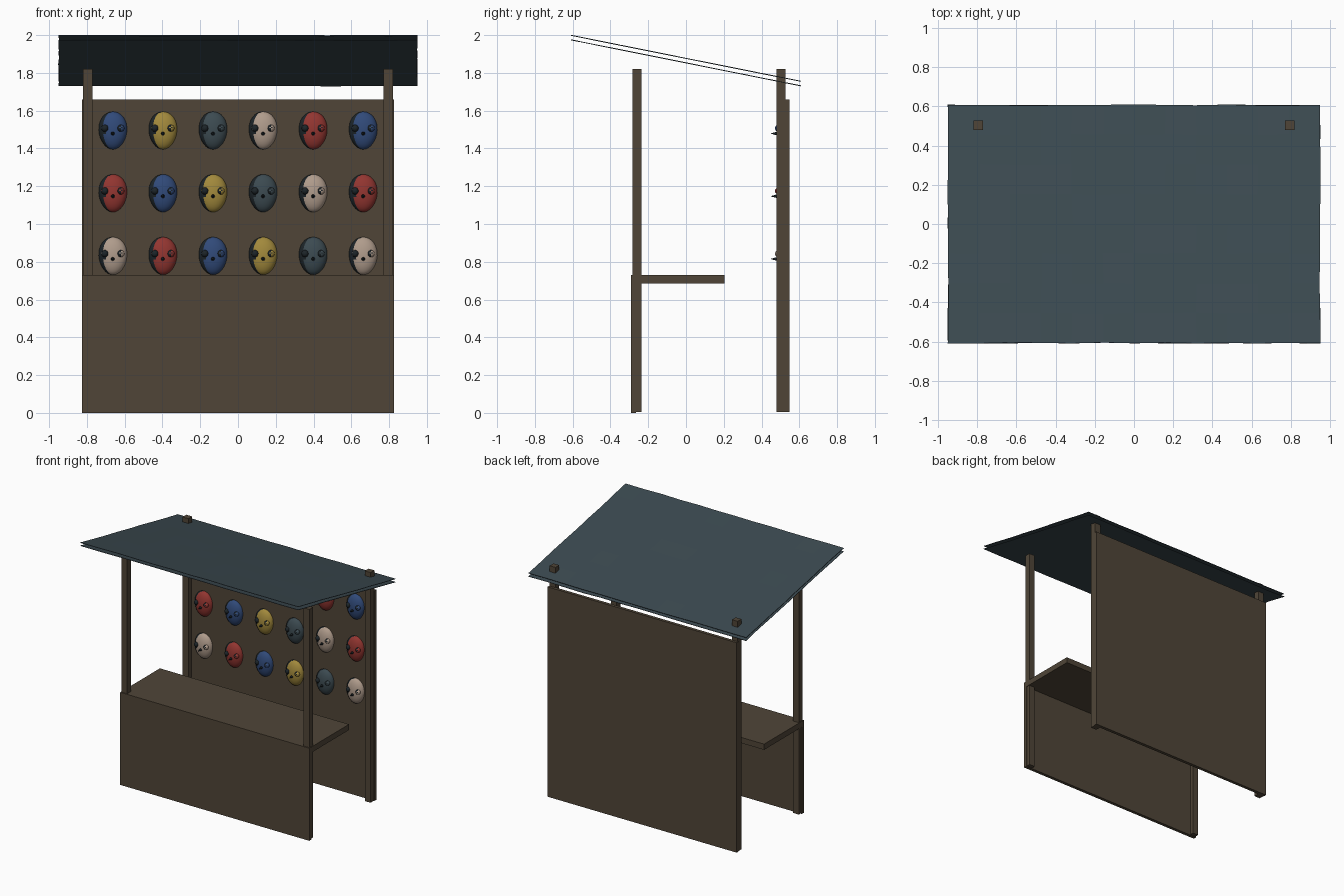
import bpy, bmesh, math, random
from mathutils import Matrix, Vector

random.seed(4)
if "Cube" in bpy.data.objects:
    bpy.data.objects.remove(bpy.data.objects["Cube"], do_unlink=True)


def material(name, r, g, b):
    m = bpy.data.materials.new(name)
    m.use_nodes = True
    m.diffuse_color = (r, g, b, 1)
    bsdf = m.node_tree.nodes["Principled BSDF"]
    bsdf.inputs["Base Color"].default_value = (r, g, b, 1)
    bsdf.inputs["Roughness"].default_value = 0.9
    return m


wood = material("brown wood", 0.08, 0.06, 0.039)
slate = material("slate blue grey", 0.045, 0.069, 0.082)
dark = material("dark hollow", 0.012, 0.018, 0.022)
blue = material("blue paint", 0.03, 0.068, 0.19)
yellow = material("yellow paint", 0.36, 0.25, 0.045)
cream = material("cream paint", 0.43, 0.33, 0.26)
red = material("red paint", 0.29, 0.036, 0.03)


def finish(name, bm, *mats):
    mesh = bpy.data.meshes.new(name)
    bm.to_mesh(mesh)
    bm.free()
    for m in mats:
        mesh.materials.append(m)
    ob = bpy.data.objects.new(name, mesh)
    bpy.context.scene.collection.objects.link(ob)
    return ob


def box(name, xs, ys, zs, mat):
    bm = bmesh.new()
    mid = Vector([(a + b) / 2 for a, b in (xs, ys, zs)])
    size = [b - a for a, b in (xs, ys, zs)]
    bmesh.ops.create_cube(bm, size=1, matrix=Matrix.Translation(mid) @ Matrix.Diagonal((*size, 1)))
    return finish(name, bm, mat)


# Wooden frame: four posts, front board, counter and back board
for side, x in (("right", -0.795), ("left", 0.795)):
    box("front_post_" + side, (x - 0.025, x + 0.025), (-0.282, -0.235), (0.005, 1.82), wood)
    box("back_post_" + side, (x - 0.025, x + 0.025), (0.48, 0.527), (0.005, 1.82), wood)
box("front_board", (-0.825, 0.825), (-0.29, -0.265), (0, 0.685), wood)
box("counter", (-0.825, 0.825), (-0.29, 0.205), (0.685, 0.73), wood)
box("back_board", (-0.825, 0.825), (0.522, 0.547), (0.005, 1.66), wood)


# Roof: two thin sloping cloth sheets with slightly uneven edges
def roof_sheet(name, z):
    bm = bmesh.new()
    bmesh.ops.create_grid(bm, x_segments=12, y_segments=8, size=1)
    for v in bm.verts:
        wobble = [random.uniform(-0.003, 0.003) for _ in range(3)]
        x, y = v.co.x * 0.949 + wobble[0], v.co.y * 0.607 + wobble[1]
        v.co = (x, y, z - 0.2 * y + wobble[2] * 0.4)
    ob = finish(name, bm, slate)
    thick = ob.modifiers.new("thickness", "SOLIDIFY")
    thick.thickness = 0.003
    thick.offset = 0


roof_sheet("roof_upper_sheet", 1.877)
roof_sheet("roof_lower_sheet", 1.853)


# Mask: egg-shaped face with round eyes and a pointed nose
def mask(name, x, z, paint):
    bm = bmesh.new()

    bmesh.ops.create_uvsphere(bm, u_segments=24, v_segments=16, radius=1)
    for v in bm.verts:
        taper = 1 + 0.08 * v.co.z
        v.co = (v.co.x * 0.075 * taper, v.co.y * 0.043, v.co.z * 0.1)
    bmesh.ops.delete(bm, geom=[v for v in bm.verts if v.co.y > 0.01], context="VERTS")
    face_count = len(bm.faces)
    for ex in (-0.042, 0.042):
        bmesh.ops.create_uvsphere(bm, u_segments=12, v_segments=8, radius=0.019,
                                  matrix=Matrix.Translation((ex, -0.033, 0.012)))
    nose = Matrix.Translation((0, -0.055, -0.016)) @ Matrix.Rotation(math.pi / 2, 4, "X")
    bmesh.ops.create_cone(bm, cap_ends=True, segments=12, radius1=0.011, radius2=0.001,
                          depth=0.036, matrix=nose)
    bm.faces.ensure_lookup_table()
    for i, f in enumerate(bm.faces):
        f.smooth = True
        f.material_index = int(i >= face_count)
    ob = finish(name, bm, paint, dark)
    ob.location = (x, 0.523, z)


paints = [blue, yellow, slate, cream, red]
for row, z in enumerate((1.495, 1.163, 0.831)):
    for col in range(6):
        mask(f"mask_{row + 1}_{col + 1}", (col - 2.5) * 0.265, z, paints[(col - row) % len(paints)])
